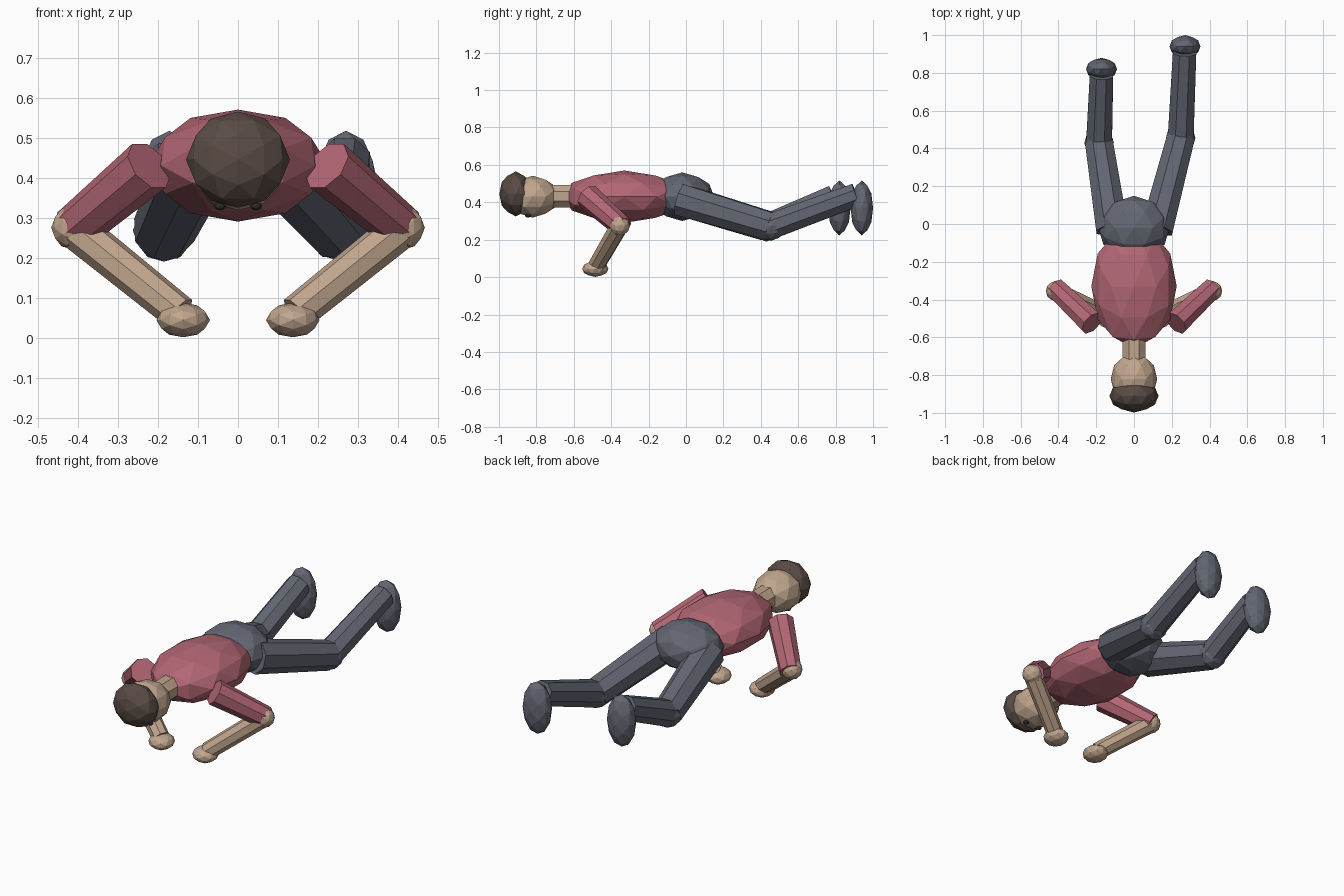
import bpy
import bmesh
import math
from mathutils import Matrix, Vector

default = bpy.data.objects.get("Cube")
if default:
    bpy.data.objects.remove(default, do_unlink=True)


def material(name, rgb):
    mat = bpy.data.materials.new(name)
    mat.use_nodes = True
    mat.diffuse_color = (*rgb, 1)
    bsdf = mat.node_tree.nodes["Principled BSDF"]
    bsdf.inputs["Base Color"].default_value = (*rgb, 1)
    bsdf.inputs["Roughness"].default_value = 0.9
    return mat


SHIRT = material("dusty red shirt", (0.45, 0.135, 0.175))
SKIN = material("tan skin", (0.53, 0.38, 0.27))
TROUSERS = material("slate trousers", (0.125, 0.135, 0.17))
HAIR = material("dark brown hair", (0.10, 0.07, 0.058))
EYE = material("dark eye", (0.03, 0.025, 0.025))


def finish(name, bm, mat):
    mesh = bpy.data.meshes.new(name)
    bm.to_mesh(mesh)
    bm.free()
    mesh.materials.append(mat)
    obj = bpy.data.objects.new(name, mesh)
    bpy.context.collection.objects.link(obj)
    return obj


def blob(name, center, radii, mat):
    """Faceted ellipsoid with edge midpoints on its main axes."""
    bm = bmesh.new()
    bmesh.ops.create_icosphere(bm, subdivisions=2, radius=1)
    tilt = Matrix.Rotation(-math.atan(2 / (1 + math.sqrt(5))), 4, "Y")
    place = Matrix.Translation(center) @ Matrix.Diagonal((*radii, 1))
    bm.transform(place @ tilt)
    return finish(name, bm, mat)


def limb(name, start, end, r_start, r_end, mat):
    """Eight-sided tapered cylinder between two points."""
    a, b = Vector(start), Vector(end)
    axis = b - a
    bm = bmesh.new()
    bmesh.ops.create_cone(bm, cap_ends=True, segments=8, radius1=r_start,
                          radius2=r_end, depth=axis.length)
    turn = axis.to_track_quat("Z", "Y").to_matrix().to_4x4()
    spin = Matrix.Rotation(math.pi / 8, 4, "Z")
    bm.transform(Matrix.Translation((a + b) / 2) @ turn @ spin)
    return finish(name, bm, mat)


# Trunk and head
blob("torso", (0, -0.33, 0.43), (0.226, 0.33, 0.14), SHIRT)
blob("pelvis", (0, -0.02, 0.43), (0.19, 0.17, 0.13), TROUSERS)
limb("neck", (0, -0.58, 0.432), (0, -0.75, 0.432), 0.066, 0.066, SKIN)
blob("head", (0, -0.82, 0.43), (0.123, 0.138, 0.112), SKIN)
blob("hair", (0, -0.91, 0.445), (0.13, 0.088, 0.12), HAIR)

# Arms and eyes, mirrored
for side, s in (("left", 1), ("right", -1)):
    elbow = (s * 0.412, -0.355, 0.275)
    blob(side + "_eye", (s * 0.045, -0.845, 0.329), (0.015, 0.015, 0.011), EYE)
    limb(side + "_upper_arm", (s * 0.222, -0.525, 0.43),
         (s * 0.415, -0.34, 0.268), 0.069, 0.058, SHIRT)
    blob(side + "_elbow", elbow, (0.055, 0.055, 0.055), SKIN)
    limb(side + "_forearm", elbow, (s * 0.145, -0.48, 0.06), 0.05, 0.046, SKIN)
    blob(side + "_hand", (s * 0.137, -0.485, 0.044), (0.067, 0.07, 0.043), SKIN)

# Legs, each with its own pose
POSES = (
    ("left", (0.12, -0.03, 0.415), (0.247, 0.455, 0.272), (0.268, 0.91, 0.44),
     (0.27, 0.94, 0.37)),
    ("right", (-0.115, -0.03, 0.415), (-0.185, 0.43, 0.268), (-0.172, 0.79, 0.43),
     (-0.172, 0.82, 0.37)),
)
for side, hip, knee, ankle, foot in POSES:
    limb(side + "_thigh", hip, knee, 0.092, 0.08, TROUSERS)
    blob(side + "_knee", knee, (0.078, 0.078, 0.078), TROUSERS)
    limb(side + "_shin", knee, ankle, 0.074, 0.067, TROUSERS)
    blob(side + "_foot", foot, (0.082, 0.06, 0.147), TROUSERS)
